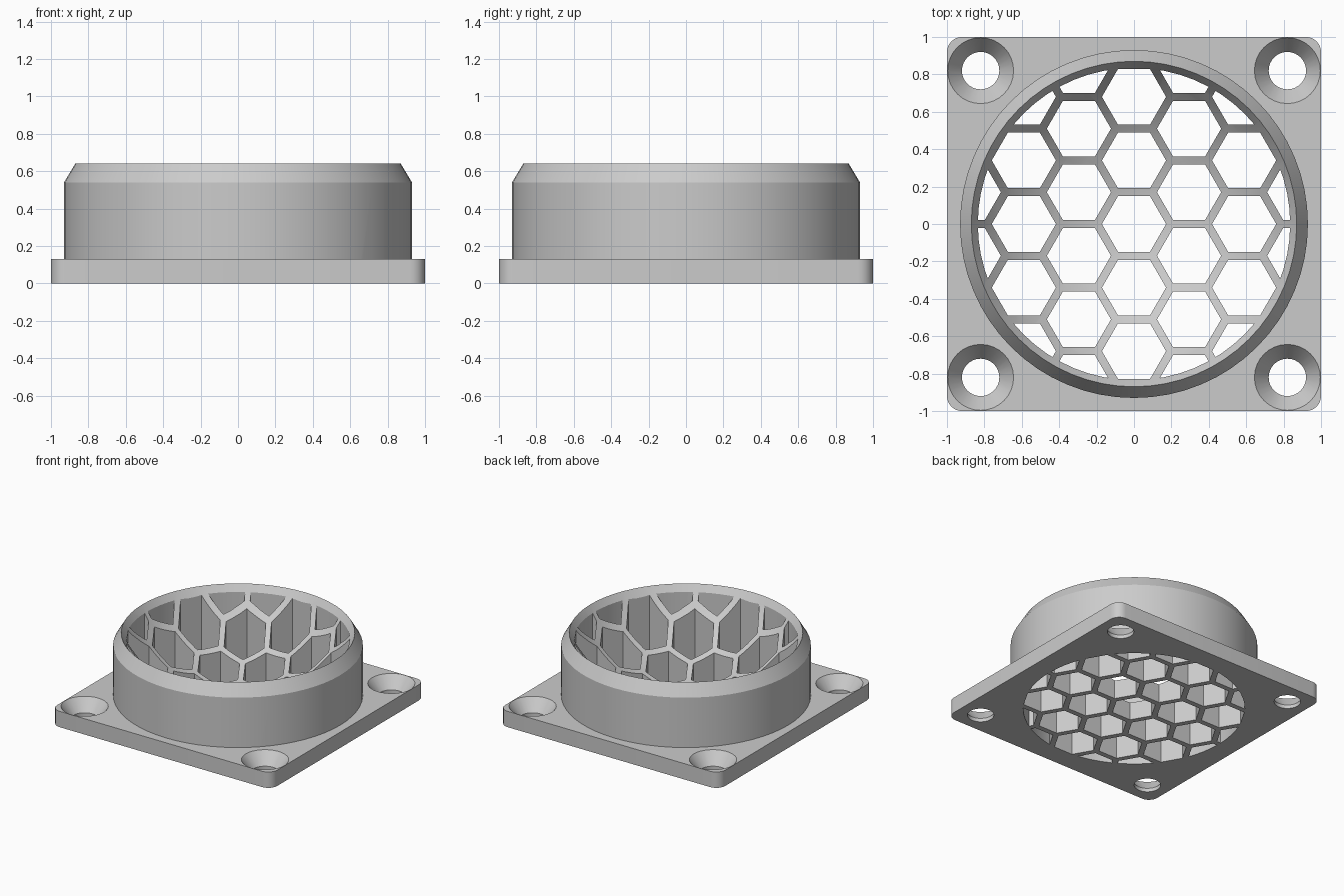
import bpy, bmesh
from math import pi, sin, cos, sqrt, hypot

cube = bpy.data.objects.get("Cube")
if cube:
    bpy.data.objects.remove(cube, do_unlink=True)

PLATE_H, RIM_Z, RIM_R, WALL_R = 0.13, 0.64, 0.87, 0.93
PITCH, BAR, OPENING_R = 0.34, 0.043, 0.835
SEG = 64

grey = bpy.data.materials.new("light grey plastic")
grey.use_nodes = True
colour = (0.6, 0.6, 0.6, 1)
grey.diffuse_color = colour
grey.node_tree.nodes["Principled BSDF"].inputs["Base Color"].default_value = colour


def make_object(name, bm):
    bmesh.ops.recalc_face_normals(bm, faces=bm.faces)
    mesh = bpy.data.meshes.new(name)
    bm.to_mesh(mesh)
    bm.free()
    mesh.materials.append(grey)
    obj = bpy.data.objects.new(name, mesh)
    bpy.context.collection.objects.link(obj)
    return obj


def lathe(bm, profile, sides, x=0, y=0):
    """Spin (radius, height) points round a vertical axis and cap both ends."""
    rings = [[bm.verts.new((x + r * cos(2 * pi * i / sides),
                            y + r * sin(2 * pi * i / sides), z))
              for i in range(sides)] for r, z in profile]
    for low, high in zip(rings, rings[1:]):
        for i in range(sides):
            j = (i + 1) % sides
            bm.faces.new((low[i], low[j], high[j], high[i]))
    bm.faces.new(rings[0])
    bm.faces.new(rings[-1])


def combine(target, tool, operation):
    """Apply a boolean and discard the tool object."""
    mod = target.modifiers.new(operation, 'BOOLEAN')
    mod.operation, mod.solver, mod.object = operation, 'EXACT', tool
    bpy.ops.object.select_all(action='DESELECT')
    bpy.context.view_layer.objects.active = target
    target.select_set(True)
    bpy.ops.object.modifier_apply(modifier=mod.name)
    bpy.data.objects.remove(tool, do_unlink=True)


# Square mounting plate with rounded corners
bm = bmesh.new()
bmesh.ops.create_cube(bm, size=1)
for v in bm.verts:
    v.co = (v.co.x * 2, v.co.y * 2, (v.co.z + 0.5) * PLATE_H)
corners = [e for e in bm.edges if abs(e.verts[0].co.z - e.verts[1].co.z) > 0.1]
bmesh.ops.bevel(bm, geom=corners, offset=0.08, segments=6, profile=0.5, affect='EDGES')
guard = make_object("fan_guard", bm)

# Round housing with a chamfered rim and a spherical dish inside
depth = RIM_Z - PLATE_H - 0.004
ball = (RIM_R ** 2 + depth ** 2) / (2 * depth)
steps = 14
dish = []
for k in range(steps):
    r = RIM_R * (1 - k / steps)
    dish.append((r, RIM_Z - depth + ball - sqrt(ball ** 2 - r ** 2)))
bm = bmesh.new()
lathe(bm, [(WALL_R, 0.05), (WALL_R, 0.54)] + dish, SEG)
combine(guard, make_object("housing", bm), 'UNION')

# Honeycomb openings, limited to the round duct
bm = bmesh.new()
hex_r = (PITCH - BAR) / sqrt(3)
for col in range(-3, 4):
    for row in range(-3, 4):
        x = col * PITCH * sqrt(3) / 2
        y = (row + 0.5 * (col % 2)) * PITCH
        if hypot(x, y) < OPENING_R + hex_r:
            lathe(bm, [(hex_r, -0.2), (hex_r, 0.9)], 6, x, y)
cells = make_object("honeycomb_cells", bm)
bm = bmesh.new()
lathe(bm, [(OPENING_R, -0.1), (OPENING_R, 0.8)], SEG)
combine(cells, make_object("duct", bm), 'INTERSECT')
combine(guard, cells, 'DIFFERENCE')

# Countersunk screw holes in the four corners
bm = bmesh.new()
for x in (-0.82, 0.82):
    for y in (-0.82, 0.82):
        lathe(bm, [(0.1, -0.1), (0.1, 0.03), (0.177, 0.131), (0.177, 0.3)], 32, x, y)
combine(guard, make_object("screw_holes", bm), 'DIFFERENCE')

bpy.ops.object.select_all(action='DESELECT')
guard.select_set(True)
bpy.context.view_layer.objects.active = guard
bpy.ops.object.shade_smooth_by_angle(angle=pi / 8)
